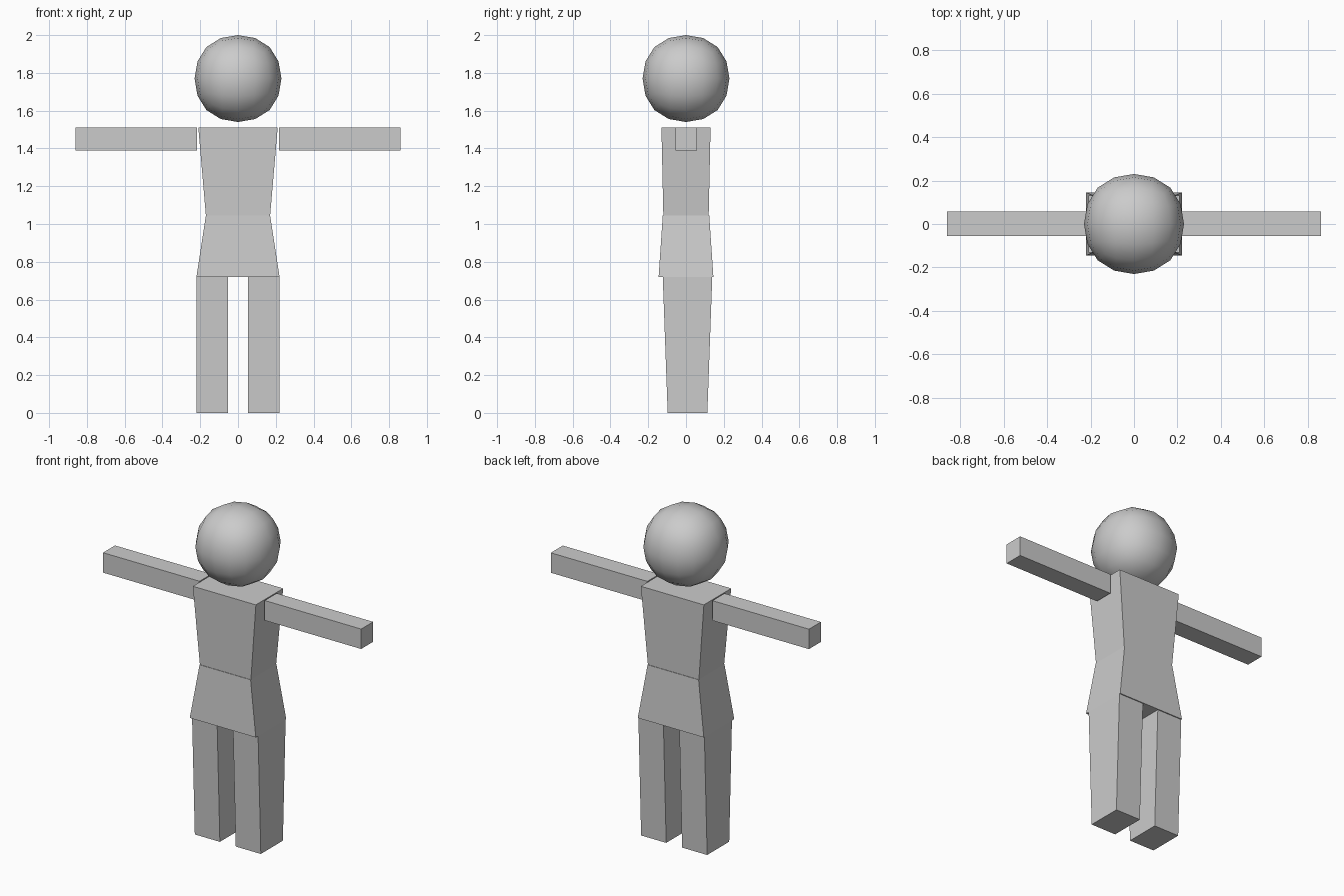
import bpy

if "Cube" in bpy.data.objects:
    bpy.data.objects.remove(bpy.data.objects["Cube"])


def frustum(name, low, high):
    """Four-sided block between two rectangles (x0, x1, y0, y1, z)."""
    verts = []
    for x0, x1, y0, y1, z in (low, high):
        verts += [(x0, y0, z), (x1, y0, z), (x1, y1, z), (x0, y1, z)]
    faces = [(3, 2, 1, 0), (4, 5, 6, 7)]
    faces += [(i, (i + 1) % 4, (i + 1) % 4 + 4, i + 4) for i in range(4)]
    mesh = bpy.data.meshes.new(name)
    mesh.from_pydata(verts, [], faces)
    obj = bpy.data.objects.new(name, mesh)
    bpy.context.collection.objects.link(obj)
    return obj


def mirrored(obj):
    """Mirror a limb to the other side of the body."""
    obj.modifiers.new("mirror", 'MIRROR')
    return obj


# Torso: chest tapers down to the waist, hips flare out below it
frustum("chest", (-0.17, 0.17, -0.12, 0.12, 1.045), (-0.21, 0.21, -0.13, 0.13, 1.51))
frustum("hips", (-0.22, 0.22, -0.145, 0.145, 0.72), (-0.17, 0.17, -0.123, 0.123, 1.045))

# Limbs
mirrored(frustum("arms", (0.217, 0.86, -0.056, 0.058, 1.39), (0.217, 0.86, -0.056, 0.058, 1.51)))
mirrored(frustum("legs", (0.053, 0.22, -0.097, 0.113, 0.0), (0.053, 0.22, -0.123, 0.139, 0.72)))

# Head: cube rounded by subdivision
bpy.ops.mesh.primitive_cube_add(size=0.548, location=(0, 0, 1.77))
head = bpy.context.object
head.name = "head"
subdivision = head.modifiers.new("round", 'SUBSURF')
subdivision.levels = subdivision.render_levels = 2
bpy.ops.object.shade_smooth()
